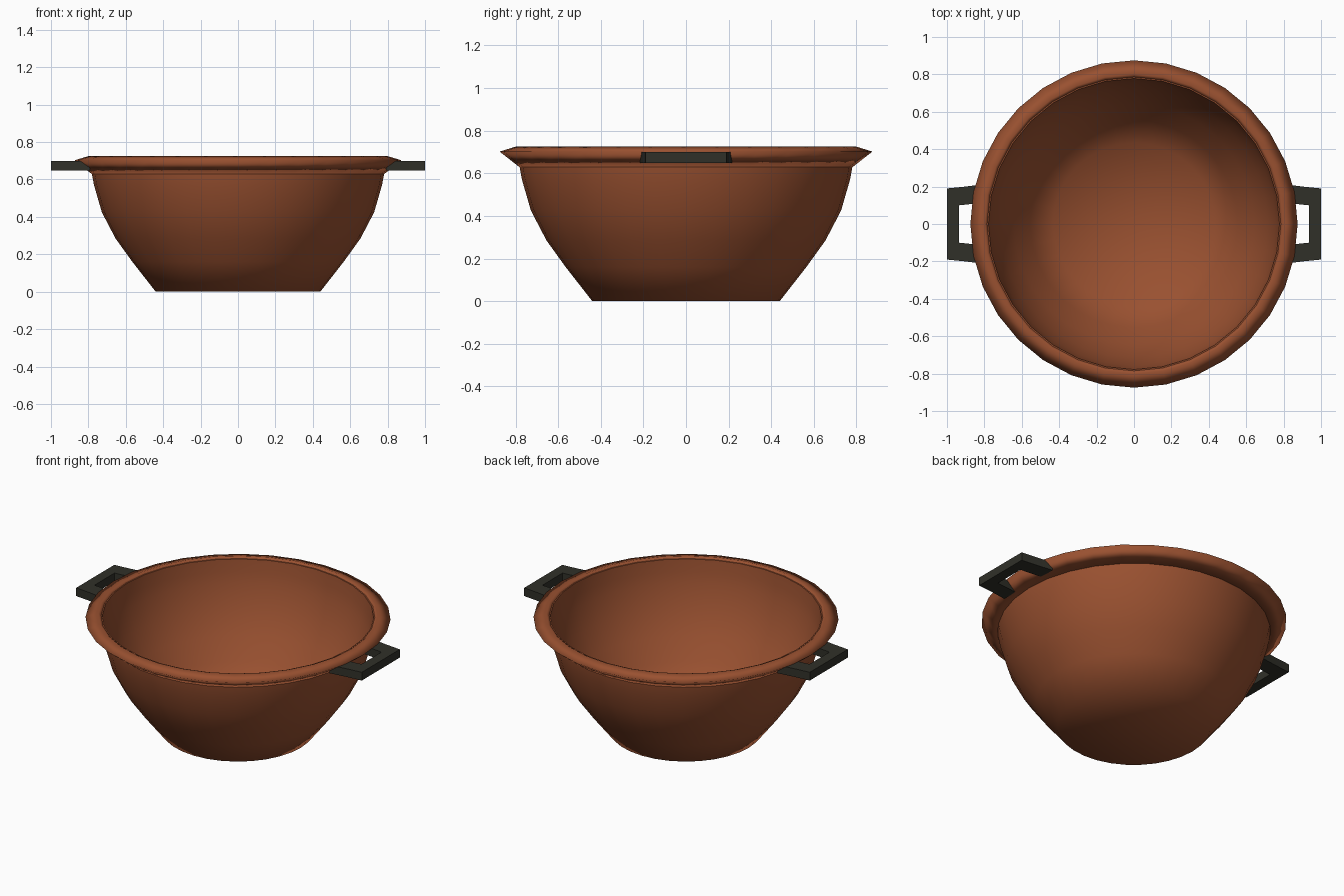
import bpy, bmesh, math

if "Cube" in bpy.data.objects:
    bpy.data.objects.remove(bpy.data.objects["Cube"])


def material(name, rgb):
    m = bpy.data.materials.new(name)
    m.diffuse_color = (*rgb, 1)
    m.use_nodes = True
    m.node_tree.nodes["Principled BSDF"].inputs["Base Color"].default_value = m.diffuse_color
    return m


CLAY = material("terracotta", (0.32, 0.082, 0.03))
DARK = material("dark_handle", (0.03, 0.03, 0.022))


def finish(name, bm, mat, angle):
    bmesh.ops.remove_doubles(bm, verts=bm.verts, dist=1e-5)
    bmesh.ops.recalc_face_normals(bm, faces=bm.faces)
    me = bpy.data.meshes.new(name)
    bm.to_mesh(me)
    bm.free()
    me.materials.append(mat)
    ob = bpy.data.objects.new(name, me)
    bpy.context.collection.objects.link(ob)
    bpy.ops.object.select_all(action='DESELECT')
    ob.select_set(True)
    bpy.context.view_layer.objects.active = ob
    bpy.ops.object.shade_smooth_by_angle(angle=math.radians(angle))
    return ob


def lathe(name, profile, mat, angle, closed=False, sides=32):
    bm = bmesh.new()
    vs = [bm.verts.new((r, 0, z)) for r, z in profile]
    ends = vs[1:] + vs[:1] if closed else vs[1:]
    edges = [bm.edges.new(p) for p in zip(vs, ends)]
    bmesh.ops.spin(bm, geom=vs + edges, cent=(0, 0, 0), axis=(0, 0, 1),
                   angle=math.tau, steps=sides, use_merge=False)
    return finish(name, bm, mat, angle)


# Bowl: outer wall up, thin lip, inner wall back down
lathe("bowl", [(0, 0), (0.44, 0), (0.565, 0.16), (0.655, 0.285), (0.728, 0.425),
               (0.77, 0.57), (0.783, 0.64), (0.79, 0.715), (0.778, 0.715),
               (0.77, 0.64), (0.757, 0.57), (0.715, 0.43), (0.643, 0.293),
               (0.555, 0.17), (0.434, 0.014), (0, 0.014)], CLAY, 65)

# Flared rim
lathe("rim", [(0.783, 0.63), (0.875, 0.702), (0.80, 0.725), (0.785, 0.715)],
      CLAY, 130, closed=True)

# Two open handles, each a U-shaped slab
outline = [(0.79, 0.215), (0.90, 0.20), (1.0, 0.19), (1.0, -0.19), (0.90, -0.20),
           (0.79, -0.215), (0.79, -0.115), (0.935, -0.10), (0.935, 0.10), (0.79, 0.115)]
for name, side in (("handle_right", 1), ("handle_left", -1)):
    bm = bmesh.new()
    base = bm.faces.new([bm.verts.new((side * x, y, 0.648)) for x, y in outline])
    top = bmesh.ops.extrude_face_region(bm, geom=[base], use_keep_orig=True)["geom"]
    bmesh.ops.translate(bm, vec=(0, 0, 0.052),
                        verts=[v for v in top if isinstance(v, bmesh.types.BMVert)])
    finish(name, bm, DARK, 30)
